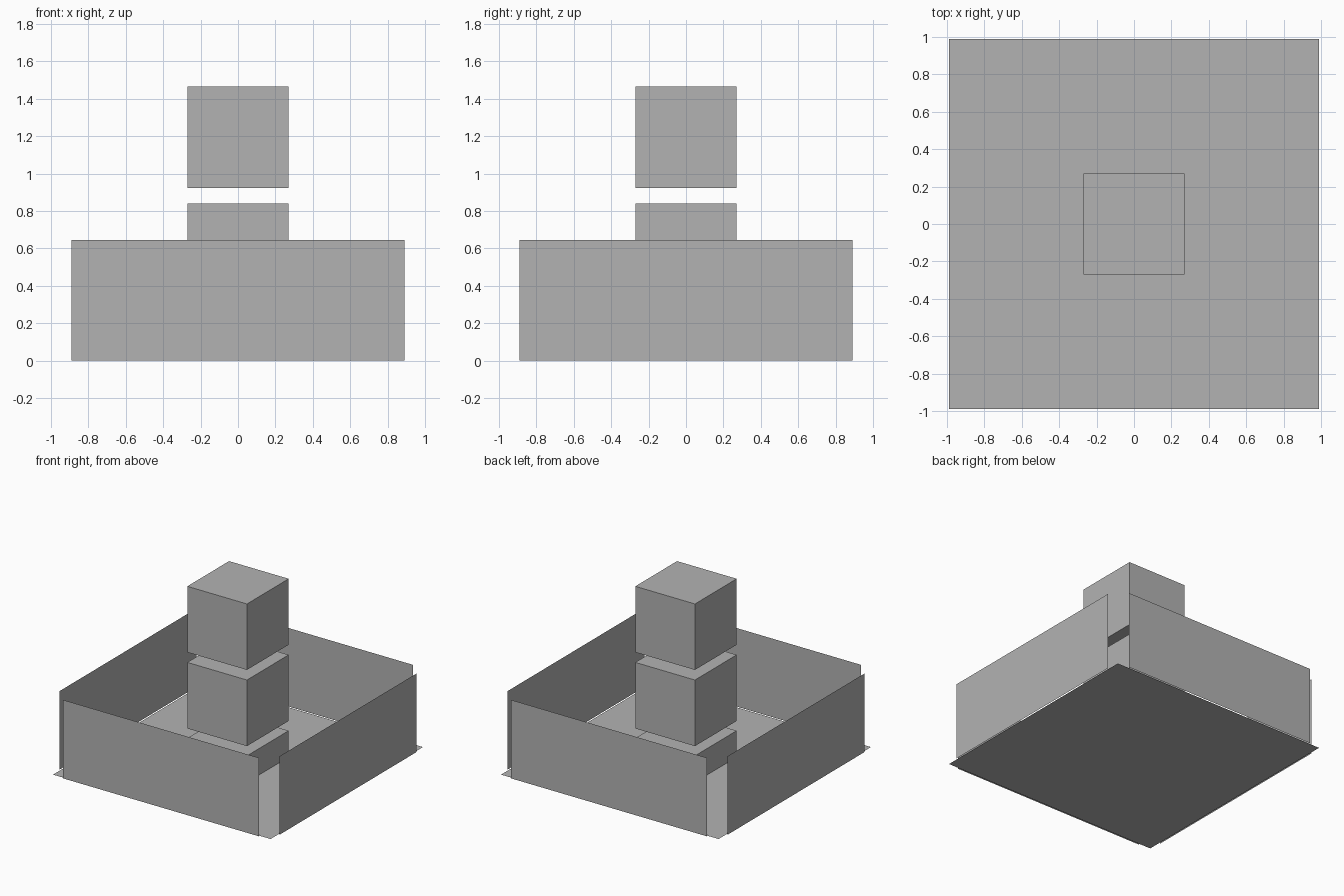
import bpy
import bmesh
import math
from mathutils import Matrix, Vector

cube = bpy.data.objects.get("Cube")
if cube:
    bpy.data.objects.remove(cube, do_unlink=True)

GREY = (0.45, 0.45, 0.45, 1.0)
grey = bpy.data.materials.new("plain_grey")
grey.use_nodes = True
grey.diffuse_color = GREY
grey.node_tree.nodes["Principled BSDF"].inputs["Base Color"].default_value = GREY

FLOOR = 0.989       # half width of the floor sheet
WALL = 0.89         # half length of a wall
WALL_HEIGHT = 0.645
BLOCK = 0.542       # block width


def add_object(name, bm):
    mesh = bpy.data.meshes.new(name)
    bm.to_mesh(mesh)
    bm.free()
    mesh.materials.append(grey)
    obj = bpy.data.objects.new(name, mesh)
    bpy.context.collection.objects.link(obj)
    return obj


def add_sheet(name, corners, matrix=Matrix()):
    bm = bmesh.new()
    bm.faces.new([bm.verts.new(matrix @ Vector(c)) for c in corners])
    add_object(name, bm)


def add_block(name, bottom, top):
    bm = bmesh.new()
    bmesh.ops.create_cube(bm, size=1)
    bmesh.ops.scale(bm, vec=(BLOCK, BLOCK, top - bottom), verts=bm.verts)
    bmesh.ops.translate(bm, vec=(0, 0, (bottom + top) / 2), verts=bm.verts)
    add_object(name, bm)


# Floor sheet
add_sheet("floor", [(-FLOOR, -FLOOR, 0), (FLOOR, -FLOOR, 0),
                    (FLOOR, FLOOR, 0), (-FLOOR, FLOOR, 0)])

# Four thin walls with open corners, turned around the centre
for i, side in enumerate(("front", "left", "back", "right")):
    add_sheet(side + "_wall",
              [(-WALL, -1, 0), (WALL, -1, 0),
               (WALL, -1, WALL_HEIGHT), (-WALL, -1, WALL_HEIGHT)],
              Matrix.Rotation(i * math.pi / 2, 4, "Z"))

# Stack of separated blocks in the middle
add_block("lower_block", 0, 0.217)
add_block("middle_block", 0.297, 0.84)
add_block("upper_block", 0.923, 1.465)
